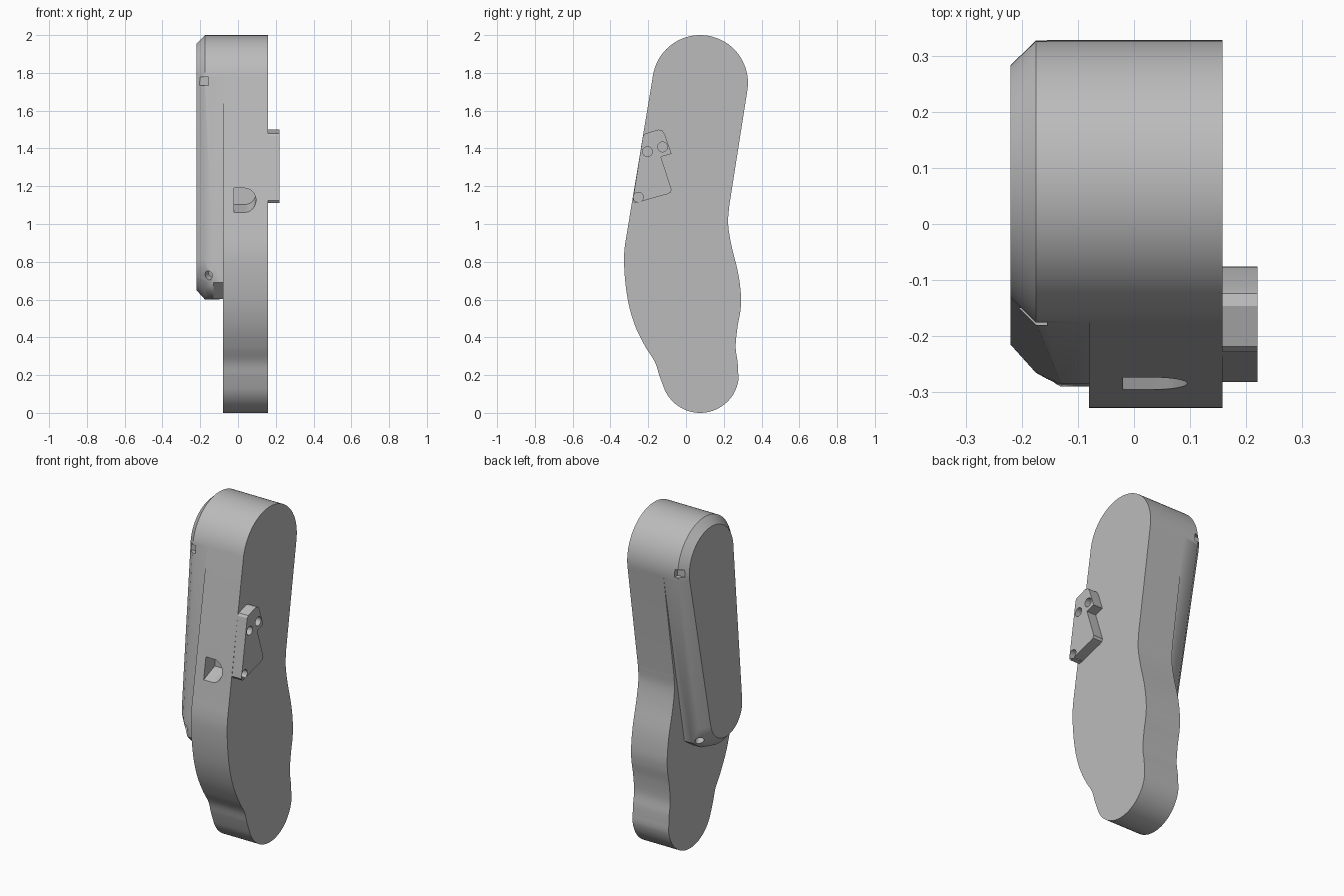
import bpy, bmesh, math
from mathutils import Vector

cube = bpy.data.objects.get("Cube")
if cube:
    bpy.data.objects.remove(cube, do_unlink=True)

grey = bpy.data.materials.new("plain grey")
grey.use_nodes = True
GREY = (0.5, 0.5, 0.5, 1)
grey.diffuse_color = GREY
grey.node_tree.nodes["Principled BSDF"].inputs["Base Color"].default_value = GREY


def add_object(name, bm):
    bmesh.ops.recalc_face_normals(bm, faces=bm.faces)
    mesh = bpy.data.meshes.new(name)
    bm.to_mesh(mesh)
    bm.free()
    mesh.materials.append(grey)
    ob = bpy.data.objects.new(name, mesh)
    bpy.context.scene.collection.objects.link(ob)
    return ob


def arc(cy, cz, r, start, end, n):
    steps = [math.radians(start + (end - start) * i / n) for i in range(n + 1)]
    return [(cy + r * math.cos(a), cz + r * math.sin(a)) for a in steps]


def spline(points, n=8):
    """Smooth curve through the given points."""
    pts = [Vector(p) for p in points]
    pts = [2 * pts[0] - pts[1]] + pts + [2 * pts[-1] - pts[-2]]
    out = []
    for a, b, c, d in zip(pts, pts[1:], pts[2:], pts[3:]):
        for i in range(n):
            t = i / n
            p = 0.5 * (2 * b + (c - a) * t + (2 * a - 5 * b + 4 * c - d) * t ** 2
                       + (3 * b - a - 3 * c + d) * t ** 3)
            out.append(tuple(p))
    return out + [tuple(points[-1])]


def extrude(name, points, direction):
    """Close a 3D outline and sweep it along a direction."""
    bm = bmesh.new()
    face = bm.faces.new([bm.verts.new(p) for p in points])
    new = bmesh.ops.extrude_face_region(bm, geom=[face])["geom"]
    bmesh.ops.translate(bm, vec=direction,
                        verts=[g for g in new if isinstance(g, bmesh.types.BMVert)])
    return add_object(name, bm)


def side_slab(name, outline, x0, x1):
    return extrude(name, [(x0, y, z) for y, z in outline], (x1 - x0, 0, 0))


def rod(centre, direction, radius, length):
    bm = bmesh.new()
    bmesh.ops.create_cone(bm, cap_ends=True, segments=32, radius1=radius,
                          radius2=radius, depth=length)
    turn = Vector(direction).to_track_quat('Z', 'Y').to_matrix()
    bmesh.ops.transform(bm, matrix=turn.to_4x4(), verts=bm.verts)
    bmesh.ops.translate(bm, vec=centre, verts=bm.verts)
    return add_object("cutter", bm)


def box(centre, size):
    bm = bmesh.new()
    bmesh.ops.create_cube(bm, size=1)
    bmesh.ops.scale(bm, vec=size, verts=bm.verts)
    bmesh.ops.translate(bm, vec=centre, verts=bm.verts)
    return add_object("cutter", bm)


def cut(ob, cutters):
    for c in cutters:
        mod = ob.modifiers.new("cut", 'BOOLEAN')
        mod.operation, mod.solver, mod.object = 'DIFFERENCE', 'EXACT', c
    graph = bpy.context.evaluated_depsgraph_get()
    mesh = bpy.data.meshes.new_from_object(ob.evaluated_get(graph))
    ob.modifiers.clear()
    ob.data = mesh
    for c in cutters:
        bpy.data.objects.remove(c, do_unlink=True)


# Main body: rounded top, wavy sides, rounded foot
front_edge = [(-0.31, 0.97), (-0.324, 0.88), (-0.328, 0.8), (-0.32, 0.68), (-0.3, 0.56),
              (-0.265, 0.45), (-0.215, 0.35), (-0.165, 0.27), (-0.142, 0.2)]
back_edge = [(0.277, 0.2), (0.273, 0.27), (0.263, 0.35), (0.272, 0.45), (0.288, 0.54),
             (0.291, 0.62), (0.276, 0.74), (0.24, 0.89), (0.223, 1.0), (0.228, 1.09)]
outline = (arc(0.075, 1.747, 0.253, -9, 171, 40) + spline(front_edge)
           + arc(0.075, 0.205, 0.205, 200, 352, 32) + spline(back_edge))
body = side_slab("main_body", outline, -0.08, 0.158)

# D-shaped pocket in the front of the body
pocket = [(-0.02, 1.06)] + arc(0.035, 1.12, 0.06, -90, 90, 16) + [(-0.02, 1.18)]
cut(body, [extrude("cutter", [(x, -0.36, z - 0.025) for x, z in pocket], (0, 0.17, 0.068))])

# Side cover: tapered, bevelled, with squared lower corners
bm = bmesh.new()


def ring(x, points):
    for y, z in points:
        bm.verts.new((x, y, z))


lug = [(-0.285, 0.8), (-0.29, 0.69), (-0.2, 0.602), (0.044, 0.602), (0.13, 0.66), (0.13, 0.78)]
upper, lower = (0.075, 1.747), (-0.065, 0.8)
for x in (-0.08, -0.13):
    ring(x, arc(*upper, 0.253, -9, 171, 40) + lug)
for x, r_up, r_low in ((-0.175, 0.253, 0.2), (-0.22, 0.208, 0.15)):
    ring(x, arc(*upper, r_up, -9, 171, 40) + arc(*lower, r_low, 171, 351, 36))
hull = bmesh.ops.convex_hull(bm, input=bm.verts)
bmesh.ops.delete(bm, geom=[v for v in bm.verts if not v.link_faces], context='VERTS')
bmesh.ops.dissolve_limit(bm, angle_limit=math.radians(0.5), verts=bm.verts, edges=bm.edges)
cover = add_object("side_cover", bm)

# Latch notches near the top and screw holes in the lower corners
cut(cover, [box((-0.2, -0.18, 1.755), (0.09, 0.06, 0.045)),
            box((-0.2, 0.33, 1.755), (0.09, 0.06, 0.045)),
            rod((-0.16, -0.28, 0.725), (-0.5, -1, -0.3), 0.024, 0.12),
            rod((-0.165, 0.11, 0.67), (-0.5, 1, -0.5), 0.024, 0.12)])

# Small bracket on the other side, with three holes
bracket_outline = [(-0.282, 1.125), (-0.272, 1.112), (-0.256, 1.114), (-0.1, 1.158),
                   (-0.082, 1.166), (-0.076, 1.182), (-0.133, 1.355), (-0.077, 1.372),
                   (-0.112, 1.475), (-0.124, 1.494), (-0.146, 1.5), (-0.218, 1.478),
                   (-0.228, 1.465)]
bracket = side_slab("bracket", bracket_outline, 0.158, 0.22)
cut(bracket, [rod((0.2, y, z), (1, 0, 0), 0.026, 0.08)
              for y, z in ((-0.204, 1.383), (-0.124, 1.408), (-0.252, 1.142))])

# Smooth the curved walls, keep the edges crisp
bpy.ops.object.select_all(action='DESELECT')
for ob in (body, cover, bracket):
    ob.select_set(True)
bpy.context.view_layer.objects.active = body
bpy.ops.object.shade_smooth_by_angle(angle=math.radians(25))
